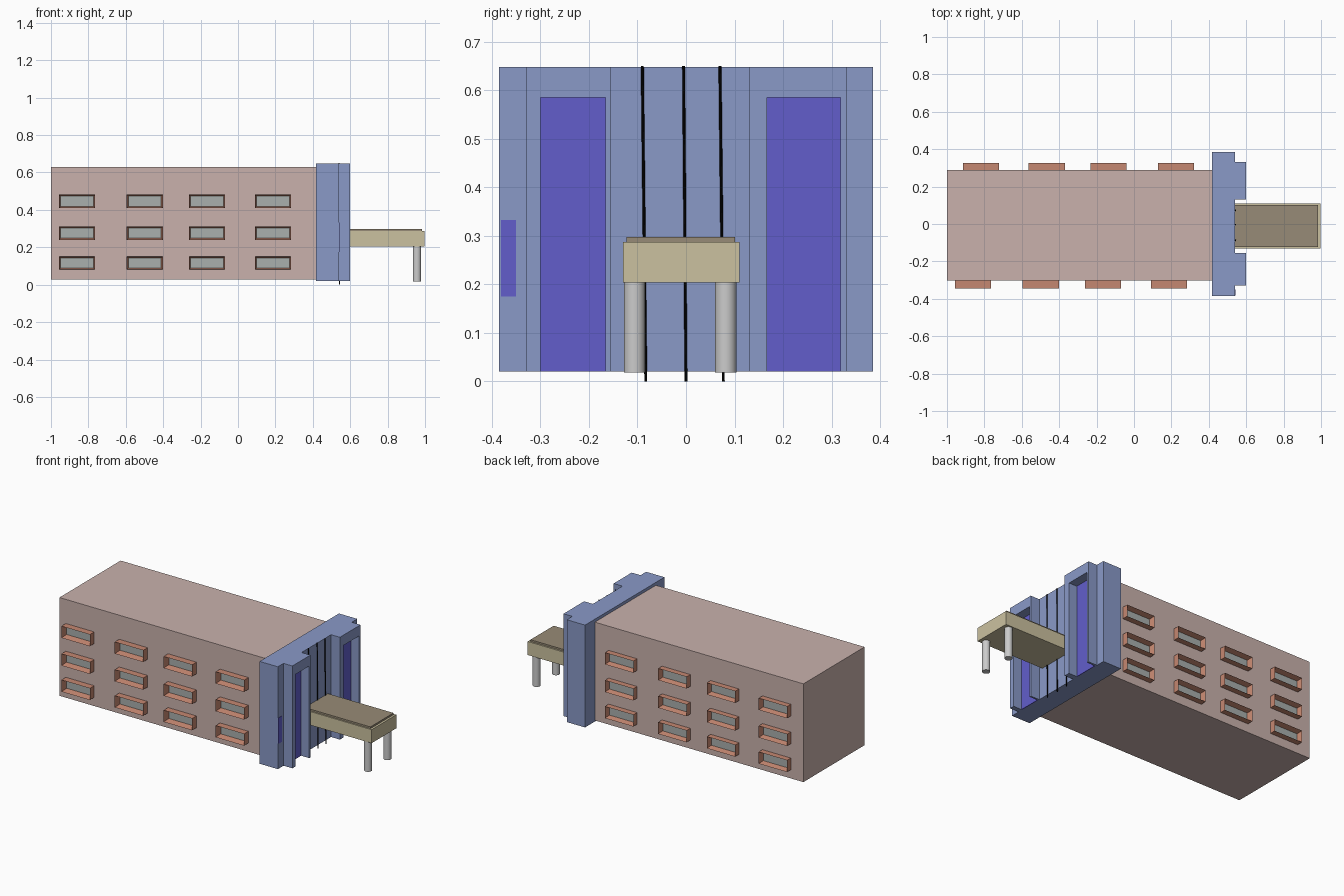
import bpy, bmesh
from mathutils import Vector

if "Cube" in bpy.data.objects:
    bpy.data.objects.remove(bpy.data.objects["Cube"])


def material(name, rgb):
    m = bpy.data.materials.new(name)
    m.diffuse_color = (*[(c / 255) ** 2.2 for c in rgb], 1)
    m.use_nodes = True
    m.node_tree.nodes["Principled BSDF"].inputs["Base Color"].default_value = m.diffuse_color
    return m


PINK = material("pink_wall", (200, 176, 171))
BLUE = material("blue_facade", (136, 152, 198))
PURPLE = material("purple_panel", (98, 94, 202))
CLAY = material("clay_frame", (196, 134, 112))
GLASS = material("window_glass", (168, 174, 172))
SAND = material("sand_canopy", (202, 192, 158))
TAUPE = material("taupe_roof", (150, 138, 118))
BLACK = material("black_rod", (15, 15, 15))


def finish(name, bm, *mats):
    mesh = bpy.data.meshes.new(name)
    bmesh.ops.recalc_face_normals(bm, faces=bm.faces[:])
    bm.to_mesh(mesh)
    bm.free()
    for m in mats:
        mesh.materials.append(m)
    obj = bpy.data.objects.new(name, mesh)
    bpy.context.collection.objects.link(obj)
    return obj


def box_bm(x, y, z):
    bm = bmesh.new()
    bmesh.ops.create_cube(bm, size=1)
    for v in bm.verts:
        v.co = [(a + b) / 2 + c * (b - a) for (a, b), c in zip((x, y, z), v.co)]
    return bm


def box(name, x, y, z, mat):
    return finish(name, box_bm(x, y, z), mat)


def window(name, x0, z0, wall_y, side, depth):
    """Deep frame around a recessed pane, projecting from the wall."""
    ys = sorted((wall_y - side * 0.005, wall_y + side * depth))
    bm = box_bm((x0, x0 + 0.193), ys, (z0, z0 + 0.072))
    bm.normal_update()
    pane = next(f for f in bm.faces if f.normal.y * side > 0.9)
    bmesh.ops.inset_region(bm, faces=[pane], thickness=0.012)
    for v in pane.verts:
        v.co.y = wall_y + side * 0.004
    pane.material_index = 1
    finish(name, bm, CLAY, GLASS)


def portal(name, y0, y1, in0, in1):
    """Inverted U surround extruded forward from the facade."""
    z0, z1, ztop = 0.02, 0.585, 0.648
    outline = [(y0, z0), (y0, ztop), (y1, ztop), (y1, z0),
               (in1, z0), (in1, z1), (in0, z1), (in0, z0)]
    bm = bmesh.new()
    face = bm.faces.new([bm.verts.new((0.54, y, z)) for y, z in outline])
    ext = bmesh.ops.extrude_face_region(bm, geom=[face])
    new = [g for g in ext["geom"] if isinstance(g, bmesh.types.BMVert)]
    bmesh.ops.translate(bm, verts=new, vec=(0.06, 0, 0))
    finish(name, bm, BLUE)


def cylinder(name, start, end, radius, sides, mat=None):
    a, b = Vector(start), Vector(end)
    bpy.ops.mesh.primitive_cylinder_add(vertices=sides, radius=radius,
                                        depth=(b - a).length, location=(a + b) / 2)
    obj = bpy.context.object
    obj.name = name
    obj.rotation_euler = (b - a).to_track_quat('Z', 'Y').to_euler()
    if mat:
        obj.data.materials.append(mat)
    bpy.ops.object.shade_smooth_by_angle()


# Main block and end facade
box("main_block", (-1, 0.42), (-0.303, 0.29), (0.027, 0.63), PINK)
box("facade_slab", (0.416, 0.54), (-0.385, 0.385), (0.02, 0.648), BLUE)

# Windows on both long sides
for row, z in enumerate((0.08, 0.24, 0.41)):
    for col, (xf, xb) in enumerate(((-0.957, -0.915), (-0.595, -0.563),
                                    (-0.263, -0.233), (0.09, 0.129))):
        window(f"front_window_{row}_{col}", xf, z, -0.303, -1, 0.043)
        window(f"back_window_{row}_{col}", xb, z, 0.29, 1, 0.037)

# Portals with purple panels
portal("portal_left", -0.33, -0.155, -0.30, -0.166)
portal("portal_right", 0.131, 0.331, 0.167, 0.318)
box("portal_panel_left", (0.535, 0.545), (-0.30, -0.166), (0.02, 0.585), PURPLE)
box("portal_panel_right", (0.535, 0.545), (0.167, 0.318), (0.02, 0.585), PURPLE)
box("side_plaque", (0.535, 0.543), (-0.381, -0.35), (0.175, 0.333), PURPLE)

# Thin leaning rods on the facade
for i, (top, bottom) in enumerate(((-0.09, -0.083), (-0.005, 0.0), (0.07, 0.077))):
    cylinder(f"facade_rod_{i}", (0.543, bottom, 0), (0.541, top, 0.65), 0.003, 8, BLACK)

# Entrance canopy
box("canopy", (0.54, 0.998), (-0.13, 0.11), (0.204, 0.287), SAND)
box("canopy_roof", (0.54, 0.985), (-0.123, 0.101), (0.28, 0.298), TAUPE)
for i, y in enumerate((-0.106, 0.082)):
    cylinder(f"canopy_column_{i}", (0.957, y, 0.018), (0.957, y, 0.21), 0.022, 32)
